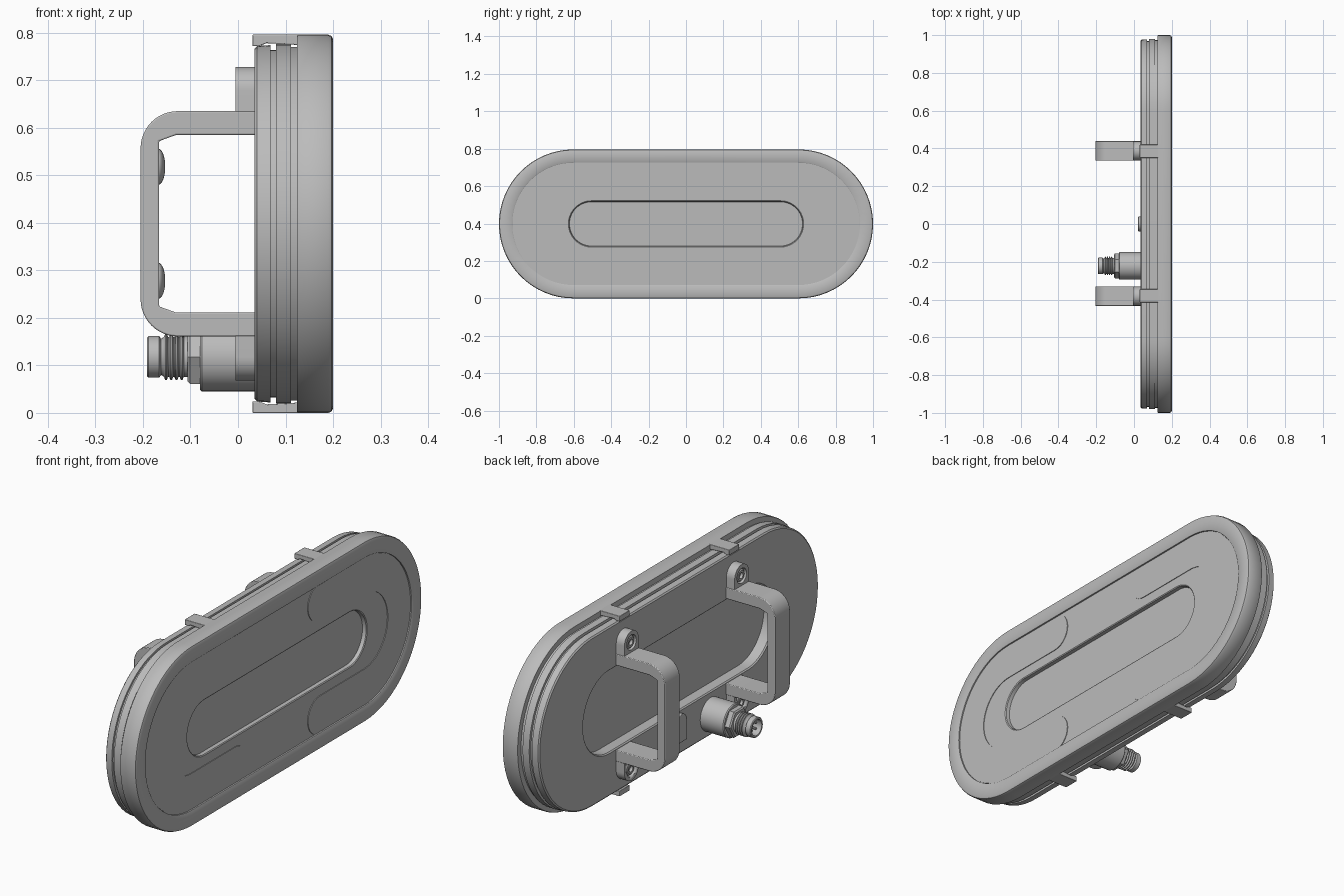
import bpy, bmesh
from math import pi, sin, cos, radians

if "Cube" in bpy.data.objects:
    bpy.data.objects.remove(bpy.data.objects["Cube"])

MID = 0.398      # centre height of the lamp body
HALF = 0.602     # half length of the straight sides

grey = bpy.data.materials.new("satin_grey")
grey.use_nodes = True
grey.diffuse_color = (0.5, 0.5, 0.5, 1)
grey.node_tree.nodes["Principled BSDF"].inputs["Base Color"].default_value = (0.5, 0.5, 0.5, 1)


def finish(name, bm, bevel=0):
    bmesh.ops.remove_doubles(bm, verts=bm.verts, dist=0.00001)
    bmesh.ops.recalc_face_normals(bm, faces=bm.faces)
    mesh = bpy.data.meshes.new(name)
    bm.to_mesh(mesh)
    bm.free()
    mesh.materials.append(grey)
    obj = bpy.data.objects.new(name, mesh)
    bpy.context.collection.objects.link(obj)
    bpy.ops.object.select_all(action='DESELECT')
    obj.select_set(True)
    bpy.context.view_layer.objects.active = obj
    bpy.ops.object.shade_smooth_by_angle(angle=radians(35))
    if bevel:
        mod = obj.modifiers.new("soft_edges", 'BEVEL')
        mod.width, mod.segments, mod.limit_method = bevel, 2, 'ANGLE'
    return obj


def arc(cu, cv, r, start, end, n=12):
    steps = [radians(start + (end - start) * i / n) for i in range(n + 1)]
    return [(cu + r * cos(a), cv + r * sin(a)) for a in steps]


def loft(name, rings, y=0, z=MID, n=32):
    """Bridge stadium rings (x, half straight length, radius) and cap both ends."""
    bm = bmesh.new()
    loops = []
    for x, half, r in rings:
        outline = arc(half, 0, r, -90, 90, n) + arc(-half, 0, r, 90, 270, n)
        if half == 0:
            outline = arc(0, 0, r, 0, 360, n)[:-1]
        loops.append([bm.verts.new((x, y + u, z + v)) for u, v in outline])
    for a, b in zip(loops, loops[1:]):
        for i in range(len(a)):
            j = (i + 1) % len(a)
            bm.faces.new((a[i], a[j], b[j], b[i]))
    bm.faces.new(loops[0])
    bm.faces.new(loops[-1])
    return finish(name, bm)


def prism(name, pts, low, high, along, bevel=0):
    """Extrude an outline: (y, z) points along x, or (x, z) points along y."""
    bm = bmesh.new()
    put = (lambda p, w: (w, *p)) if along == 'x' else (lambda p, w: (p[0], w, p[1]))
    a = [bm.verts.new(put(p, low)) for p in pts]
    b = [bm.verts.new(put(p, high)) for p in pts]
    for i in range(len(a)):
        j = (i + 1) % len(a)
        bm.faces.new((a[i], a[j], b[j], b[i]))
    bm.faces.new(a)
    bm.faces.new(b)
    return finish(name, bm, bevel)


# Body: rear pocket, grooved flange, rounded rim and front recess in one skin
loft("lamp_body", [
    (0.085, 0.485, 0.180), (0.040, 0.485, 0.180), (0.035, 0.485, 0.185),
    (0.035, HALF, 0.368), (0.040, HALF, 0.374), (0.068, HALF, 0.376),
    (0.068, HALF, 0.366), (0.080, HALF, 0.366), (0.080, HALF, 0.378),
    (0.112, HALF, 0.378), (0.112, HALF, 0.372), (0.124, HALF, 0.372),
    (0.124, HALF, 0.396), (0.127, HALF, 0.398), (0.190, HALF, 0.398),
    (0.197, HALF, 0.395), (0.200, HALF, 0.388), (0.200, HALF, 0.330),
    (0.198, HALF, 0.327), (0.191, HALF, 0.327), (0.191, 0.505, 0.124),
    (0.188, 0.505, 0.120), (0.172, 0.505, 0.118)])

# Hooked end panels set into the front face
for side, word in ((1, "left"), (-1, "right")):
    tip = arc(0.295, 0.25, 0.083, 118, 270)
    upper = tip + [(HALF, 0.167)]
    inner = arc(HALF, 0, 0.167, 90, -90, 24)
    lower = [(u, -v) for u, v in reversed(tip)]
    outer = arc(HALF, 0, 0.325, -90, 90, 32)
    outline = upper + inner[1:] + lower + outer
    prism("front_panel_" + word, [(side * u, MID + v) for u, v in outline],
          0.187, 0.194, 'x')

# Retaining clips bridging the flange, above and below
for y in (-0.38, 0.385):
    for s in (1, -1):
        hook = [(0.03, 0.398), (0.13, 0.398), (0.13, 0.376), (0.06, 0.380),
                (0.045, 0.374), (0.03, 0.374)]
        prism("retaining_clip", [(x, MID + s * v) for x, v in hook],
              y - 0.035, y + 0.035, 'y', 0.002)

# Bracket handles with feet, screws and inner rubber buttons
for y in (-0.382, 0.387):
    half = [(-0.166, 0.174), (-0.13, 0.187), (0.04, 0.187), (0.04, 0.237)]
    half += arc(-0.127, 0.159, 0.078, 90, 180)
    strap = half + [(x, -v) for x, v in reversed(half)]
    prism("bracket_handle", [(x, MID + v) for x, v in strap],
          y - 0.052, y + 0.052, 'y', 0.003)
    for s in (1, -1):
        zc = MID + s * 0.28
        profile = arc(0, 0, 0.05, 0, 180, 20) + [(-0.05, -0.09), (0.05, -0.09)]
        foot = prism("handle_foot", [(y + u, zc + s * v) for u, v in profile],
                     -0.005, 0.04, 'x')
        cutter = loft("screw_hole_cutter", [(-0.05, 0, 0.033), (0.02, 0, 0.033)], y, zc)
        cutter.hide_render = True
        bpy.context.view_layer.objects.active = foot
        cut = foot.modifiers.new("screw_hole", 'BOOLEAN')
        cut.operation, cut.solver, cut.object = 'DIFFERENCE', 'EXACT', cutter
        bpy.ops.object.modifier_apply(modifier=cut.name)
        bpy.data.objects.remove(cutter)
        loft("handle_screw", [(0.025, 0, 0.028), (0.003, 0, 0.028), (-0.002, 0, 0.022),
                              (-0.002, 0, 0.013), (0.010, 0, 0.013)], y, zc, 24)
        dome = [(-0.168 + 0.015 * sin(a * pi / 16), 0, 0.038 * cos(a * pi / 16))
                for a in range(8)]
        loft("inner_button", dome, y, MID + s * 0.12, 24)

# Small cover pad between the handles
pad = arc(0, 0.165, 0.04, 0, 180) + [(-0.04, 0.08), (0.04, 0.08)]
prism("cover_pad", pad, 0.022, 0.04, 'x', 0.003)

# Cable connector: sleeve, hex nut, threaded socket and contact pins
CY, CZ = -0.222, 0.118
loft("connector_sleeve", [(0.04, 0, 0.073), (-0.076, 0, 0.073), (-0.080, 0, 0.069)], CY, CZ)
loft("connector_nut", [(-0.07, 0, 0.066), (-0.101, 0, 0.066), (-0.106, 0, 0.060)], CY, CZ, 6)
thread = [(-0.09, 0, 0.043), (-0.112, 0, 0.043)]
for i in range(4):
    x = -0.114 - i * 0.011
    thread += [(x, 0, 0.042), (x - 0.003, 0, 0.049), (x - 0.006, 0, 0.049), (x - 0.009, 0, 0.042)]
thread += [(-0.162, 0, 0.038), (-0.166, 0, 0.044), (-0.188, 0, 0.044),
           (-0.191, 0, 0.041), (-0.191, 0, 0.034), (-0.150, 0, 0.034)]
loft("connector_socket", thread, CY, CZ)
for u, v in ((1, 1), (1, -1), (-1, 1), (-1, -1)):
    loft("contact_pin", [(-0.145, 0, 0.005), (-0.178, 0, 0.005)],
         CY + u * 0.013, CZ + v * 0.013, 10)
